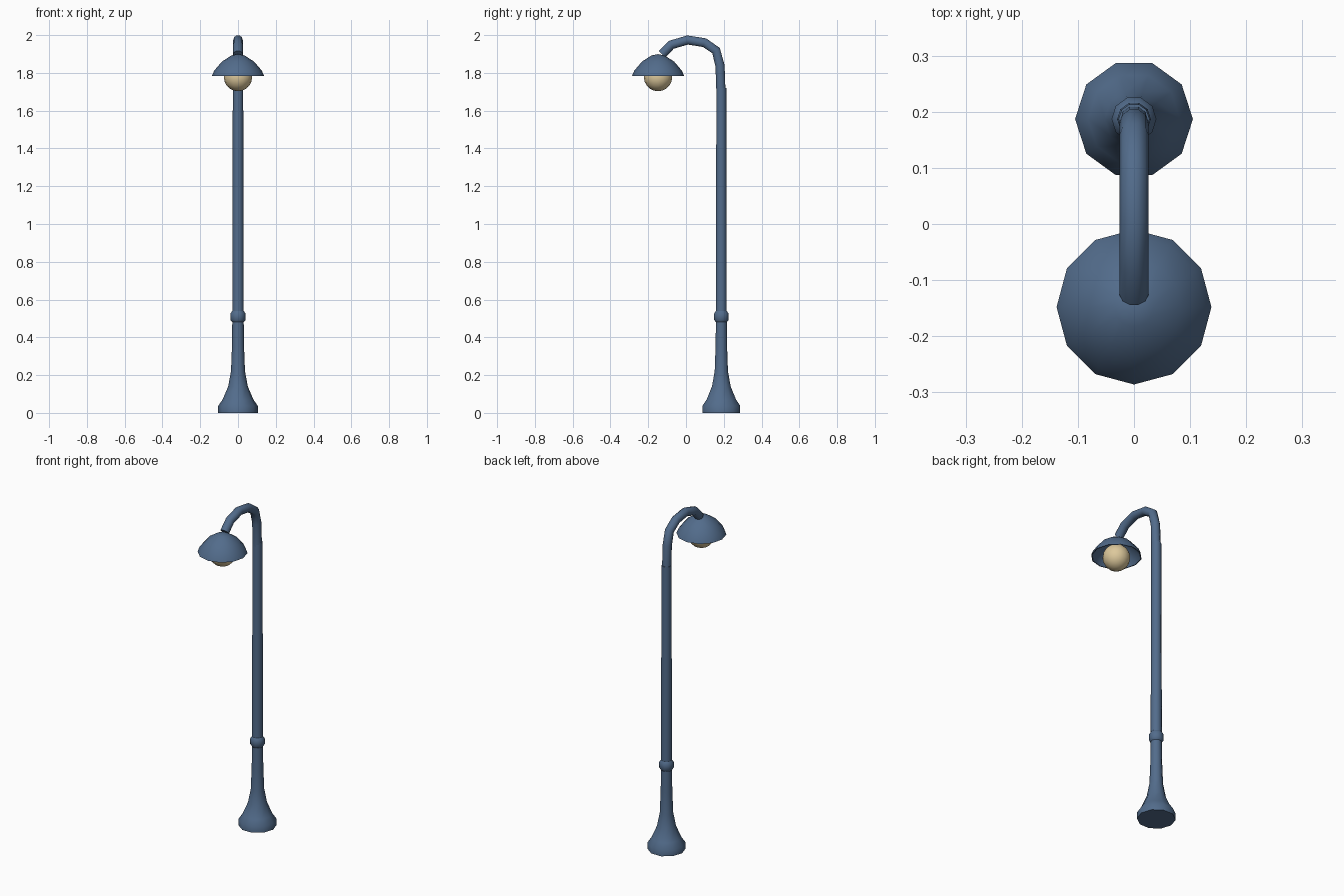
import bpy, bmesh, math
from mathutils import Vector

if "Cube" in bpy.data.objects:
    bpy.data.objects.remove(bpy.data.objects["Cube"])


def material(name, rgb):
    m = bpy.data.materials.new(name)
    m.diffuse_color = (*rgb, 1)
    m.use_nodes = True
    m.node_tree.nodes["Principled BSDF"].inputs["Base Color"].default_value = m.diffuse_color
    return m


BLUE = material("slate_blue_paint", (0.085, 0.15, 0.26))
CREAM = material("warm_cream_glass", (0.72, 0.58, 0.33))


def skin(name, rings, mat, angle, cap_start=False, cap_end=False):
    """Join rings of points into a surface; a ring of one point is a pole."""
    bm = bmesh.new()
    loops = [[bm.verts.new(p) for p in ring] for ring in rings]
    for a, b in zip(loops, loops[1:]):
        n = max(len(a), len(b))
        for i in range(n):
            j = (i + 1) % n
            if len(a) == 1:
                bm.faces.new((a[0], b[j], b[i]))
            elif len(b) == 1:
                bm.faces.new((a[i], a[j], b[0]))
            else:
                bm.faces.new((a[i], a[j], b[j], b[i]))
    if cap_start:
        bm.faces.new(loops[0][::-1])
    if cap_end:
        bm.faces.new(loops[-1])
    bmesh.ops.recalc_face_normals(bm, faces=bm.faces[:])
    mesh = bpy.data.meshes.new(name)
    bm.to_mesh(mesh)
    bm.free()
    ob = bpy.data.objects.new(name, mesh)
    bpy.context.collection.objects.link(ob)
    mesh.materials.append(mat)
    bpy.ops.object.select_all(action='DESELECT')
    ob.select_set(True)
    bpy.context.view_layer.objects.active = ob
    bpy.ops.object.shade_smooth_by_angle(angle=math.radians(angle))
    return ob


def lathe(name, y, profile, sides, mat, angle=40, **caps):
    """Turn a (radius, z) profile around a vertical axis at x=0, y."""
    turn = [math.tau * i / sides for i in range(sides)]
    rings = [[(r * math.cos(t), y + r * math.sin(t), z) for t in turn]
             if r > 0 else [(0, y, z)] for r, z in profile]
    return skin(name, rings, mat, angle, **caps)


POLE_Y, LAMP_Y = 0.187, -0.148

# Flared foot and pole
lathe("pole", POLE_Y,
      [(0.105, 0), (0.105, 0.037), (0.082, 0.07), (0.052, 0.14), (0.037, 0.22),
       (0.032, 0.35), (0.030, 0.50), (0.030, 0.70), (0.0275, 1.72)],
      10, BLUE, cap_start=True, cap_end=True)

# Collar ring
lathe("collar", POLE_Y,
      [(0.030, 0.48), (0.040, 0.492), (0.040, 0.526), (0.030, 0.54)],
      10, BLUE, cap_start=True, cap_end=True)

# Curved arm, swept in the x = 0 plane
path = [Vector((0, y, z)) for y, z in
        [(0.185, 1.70), (0.180, 1.838), (0.159, 1.918), (0.098, 1.960),
         (0.008, 1.974), (-0.077, 1.949), (-0.127, 1.899)]]
rings = []
for k, p in enumerate(path):
    before = (p - path[k - 1]).normalized() if k else Vector()
    after = (path[k + 1] - p).normalized() if k < len(path) - 1 else Vector()
    along = (before + after).normalized()
    across = Vector((1, 0, 0))
    up = along.cross(across)
    r = 0.0255
    rings.append([p + r * (across * math.cos(math.tau * i / 10)
                           + up * math.sin(math.tau * i / 10)) for i in range(10)])
skin("arm", rings, BLUE, 45, cap_start=True, cap_end=True)

# Hollow dome shade with a thin wall
lathe("lamp_shade", LAMP_Y,
      [(0, 1.899), (0.035, 1.892), (0.085, 1.860), (0.126, 1.812), (0.138, 1.784),
       (0.133, 1.784), (0.121, 1.810), (0.081, 1.855), (0.033, 1.886), (0, 1.893)],
      12, BLUE, angle=45)

# Round bulb
R, STEPS = 0.075, 10
lathe("bulb", LAMP_Y,
      [(R * math.sin(math.pi * i / STEPS) if 0 < i < STEPS else 0,
        1.778 - R * math.cos(math.pi * i / STEPS)) for i in range(STEPS + 1)],
      16, CREAM, angle=60)
